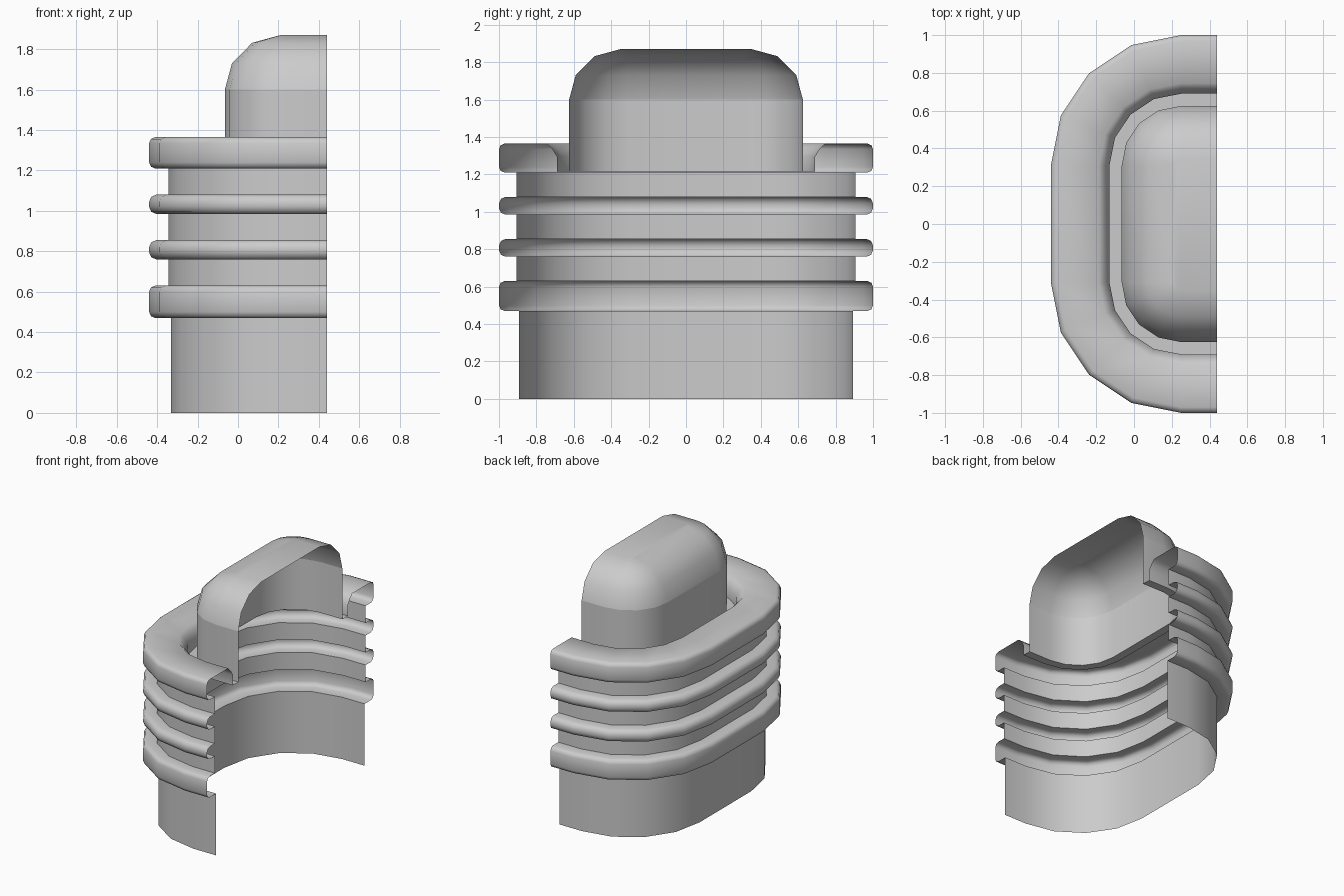
import bpy, bmesh, math

if "Cube" in bpy.data.objects:
    bpy.data.objects.remove(bpy.data.objects["Cube"])

CUT_X = 0.44            # open side of the half shell
CX, CY, R = 0.25, 0.31, 0.69   # corner centre and outer corner radius


def outline(offset, z):
    """Half rounded rectangle, counter-clockwise, inset from the widest edge."""
    r = R - offset
    back = []
    for k in range(5):
        a = math.radians(90 + 22.5 * k)
        back.append((CX + r * math.cos(a), CY + r * math.sin(a), z))
    back.insert(0, (CUT_X, CY + r, z))
    return back + [(x, -y, z) for x, y, z in reversed(back)]


def sweep(name, profile, cap=False):
    """Sweep an (inset, height) profile around the half outline."""
    bm = bmesh.new()
    rows = [[bm.verts.new(p) for p in outline(o, z)] for o, z in profile]
    for lo, hi in zip(rows, rows[1:]):
        for j in range(len(lo) - 1):
            bm.faces.new((lo[j], lo[j + 1], hi[j + 1], hi[j]))
    if cap:
        top = rows[-1]
        n = len(top)
        for j in range(n // 2 - 1):
            bm.faces.new((top[j], top[j + 1], top[n - 2 - j], top[n - 1 - j]))
    mesh = bpy.data.meshes.new(name)
    bm.to_mesh(mesh)
    bm.free()
    obj = bpy.data.objects.new(name, mesh)
    bpy.context.collection.objects.link(obj)
    bpy.ops.object.select_all(action='DESELECT')
    obj.select_set(True)
    bpy.context.view_layer.objects.active = obj
    bpy.ops.object.shade_smooth_by_angle(angle=math.radians(50))
    return obj


WALL = 0.095


def rib(z0, z1, b):
    """Rounded rib between two heights."""
    return [(WALL, z0), (b, z0), (b * 0.3, z0 + b * 0.3), (0, z0 + b),
            (0, z1 - b), (b * 0.3, z1 - b * 0.3), (b, z1), (WALL, z1)]


# plain skirt at the bottom
sweep("skirt", [(0.108, 0), (0.108, 0.47), (WALL, 0.47)])

# ribbed wall, ending in the top collar with its inner lip and floor
body = rib(0.47, 0.63, 0.03) + rib(0.76, 0.855, 0.035) + rib(0.985, 1.08, 0.035)
body += rib(1.21, 1.365, 0.03)[:-1]
body += [(0.255, 1.365), (0.285, 1.335), (0.31, 1.295), (0.31, 1.215)]
sweep("ribbed_body", body)
sweep("collar_floor", [(0.31, 1.215), (0.375, 1.215)])

# central plug with a rounded top
sweep("plug_wall", [(0.375, 1.215), (0.375, 1.6)])
sweep("plug_top", [(0.375, 1.6), (0.41, 1.73), (0.51, 1.832), (0.65, 1.87)], cap=True)
